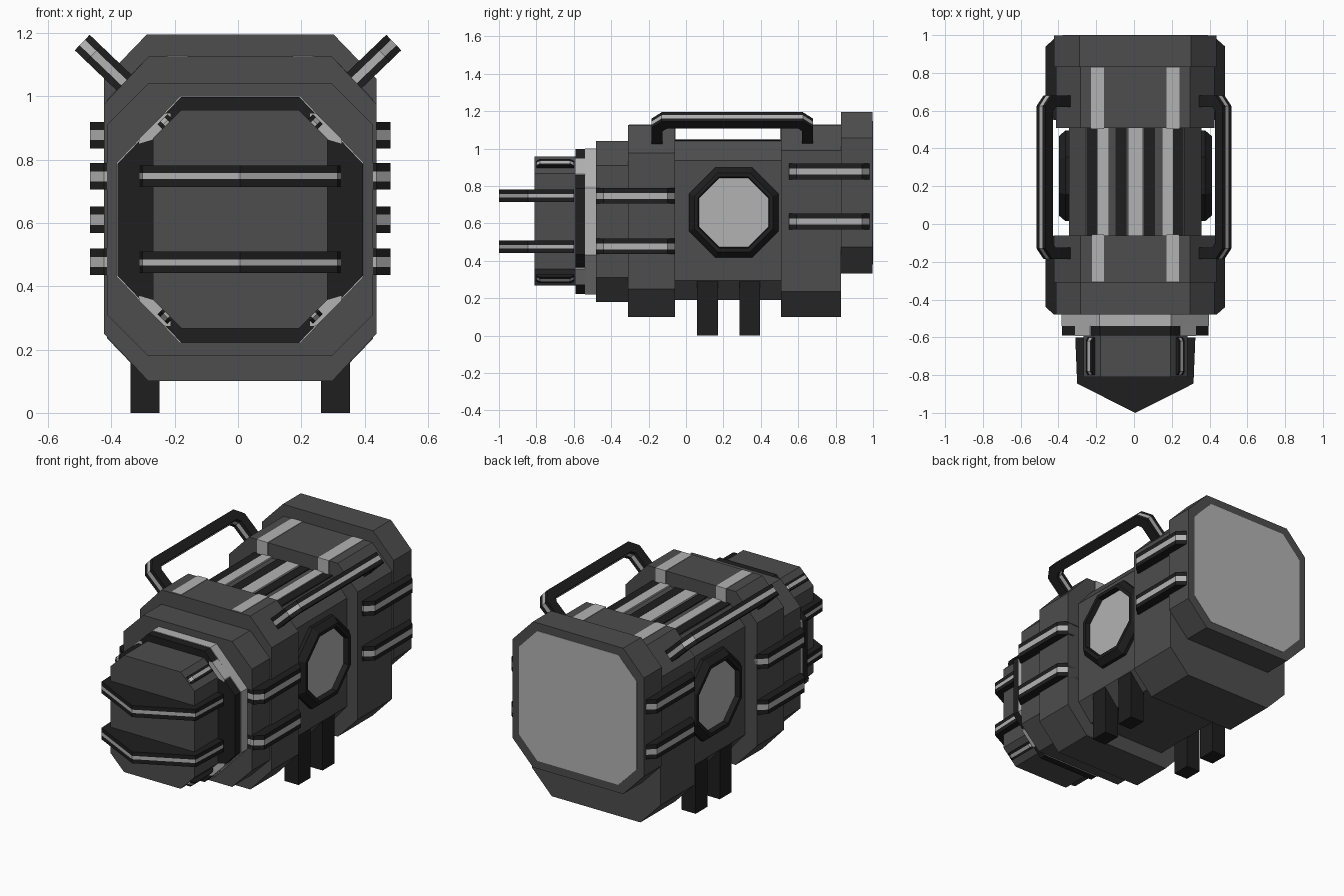
import bpy, bmesh, math
from mathutils import Vector

if "Cube" in bpy.data.objects:
    bpy.data.objects.remove(bpy.data.objects["Cube"])

CX = 0.007  # body centre line


def material(name, v):
    m = bpy.data.materials.new(name)
    m.diffuse_color = (v, v, v, 1)
    m.use_nodes = True
    m.node_tree.nodes["Principled BSDF"].inputs["Base Color"].default_value = m.diffuse_color
    return m


GREY = material("dark_grey", 0.075)
BLACK = material("near_black", 0.013)
LIGHT = material("light_grey", 0.45)
X, Y, Z = Vector((1, 0, 0)), Vector((0, 1, 0)), Vector((0, 0, 1))


def prism(name, outline, origin, u, v, w, lo, hi, mat, scale_hi=1.0):
    """Extrude a 2D outline (in u, v) along w from lo to hi."""
    bm = bmesh.new()
    o = Vector(origin)
    n = len(outline)
    rings = []
    for h, s in ((lo, 1.0), (hi, scale_hi)):
        rings.append([bm.verts.new(o + u * (a * s) + v * (b * s) + w * h) for a, b in outline])
    bm.faces.new(rings[0])
    bm.faces.new(rings[1])
    for i in range(n):
        j = (i + 1) % n
        bm.faces.new((rings[0][i], rings[0][j], rings[1][j], rings[1][i]))
    bmesh.ops.recalc_face_normals(bm, faces=bm.faces)
    me = bpy.data.meshes.new(name)
    bm.to_mesh(me)
    bm.free()
    me.materials.append(mat)
    ob = bpy.data.objects.new(name, me)
    bpy.context.collection.objects.link(ob)
    return ob


def octagon(hx, hz, cx, cz):
    return [(-hx + cx, -hz), (hx - cx, -hz), (hx, -hz + cz), (hx, hz - cz),
            (hx - cx, hz), (-hx + cx, hz), (-hx, hz - cz), (-hx, -hz + cz)]


def section(name, y0, y1, hx, z0, z1, cx, cz, mat=GREY):
    return prism(name, octagon(hx, (z1 - z0) / 2, cx, cz), (CX, 0, (z0 + z1) / 2), X, Z, Y, y0, y1, mat)


def box(name, x0, x1, y0, y1, z0, z1, mat):
    return prism(name, [(x0, y0), (x1, y0), (x1, y1), (x0, y1)], (CX, 0, 0), X, Y, Z, z0, z1, mat)


def striped(name, outline, origin, u, v, w, half, core):
    """Black trim piece with a light strip around its middle."""
    prism(name + "_lower", outline, origin, u, v, w, -half, -core, BLACK)
    prism(name + "_strip", outline, origin, u, v, w, -core, core, LIGHT)
    prism(name + "_upper", outline, origin, u, v, w, core, half, BLACK)


# Main hull sections, back to front
section("rear_collar", 0.83, 0.998, 0.43, 0.333, 1.195, 0.135, 0.14)
section("rear_panel", 0.98, 1.0, 0.385, 0.38, 1.148, 0.12, 0.125, LIGHT)
section("rear_hull", 0.507, 0.83, 0.42, 0.10, 1.125, 0.13, 0.135)
section("middle_hull", -0.06, 0.507, 0.35, 0.19, 1.04, 0.09, 0.105)
section("front_hull", -0.31, -0.06, 0.43, 0.10, 1.125, 0.14, 0.15)
section("front_step", -0.48, -0.31, 0.42, 0.18, 1.04, 0.13, 0.13)

# Neck ring with light corner inserts
section("neck_ring", -0.54, -0.48, 0.39, 0.22, 1.0, 0.20, 0.21, LIGHT)
section("neck_seal", -0.59, -0.54, 0.387, 0.223, 0.997, 0.20, 0.21, BLACK)
for sx in (-1, 1):
    for sz in (-1, 1):
        insert = [(0.22, 0.27), (0.32, 0.24), (0.32, 0.255), (0.24, 0.336), (0.22, 0.336)]
        prism("neck_corner_insert", insert, (CX, 0, 0.61), X * sx, Z * sz, Y, -0.593, -0.54, LIGHT)

# Nose block with four corner trims and two pointed guard fins
section("nose", -0.81, -0.58, 0.275, 0.267, 0.957, 0.09, 0.09)
for sx in (-1, 1):
    for sz in (-1, 1):
        out = (X * sx + Z * sz).normalized()
        across = (X * sx - Z * sz).normalized()
        trim = [(-0.03, -0.80), (0.008, -0.80), (0.022, -0.78), (0.022, -0.62), (0.008, -0.60), (-0.03, -0.60)]
        striped("nose_corner_trim", trim, Vector((CX, 0, 0.612)) + X * sx * 0.23 + Z * sz * 0.3,
                out, Y, across, 0.022, 0.009)
fin = [(-0.25, -0.60), (-0.318, -0.60), (-0.308, -0.845), (0, -1.0), (0.308, -0.845), (0.318, -0.60), (0.25, -0.60)]
for z in (0.475, 0.748):
    striped("nose_guard_fin", fin, (CX, 0, z), X, Y, Z, 0.034, 0.010)


# Side rails
def rail(side, y0, y1, z):
    outline = [(0.34, y0), (0.43, y0), (0.475, y0 + 0.04), (0.475, y1 - 0.04), (0.43, y1), (0.34, y1)]
    striped("side_rail", outline, (CX, 0, z), X * side, Y, Z, 0.042, 0.016)


# Side ports, handles, rails and feet, mirrored left and right
handle = [(-0.02, 0.68), (0.13, 0.68), (0.18, 0.625), (0.18, -0.13), (0.13, -0.185), (-0.02, -0.185),
          (-0.02, -0.125), (0.105, -0.125), (0.125, -0.10), (0.125, 0.60), (0.105, 0.62), (-0.02, 0.62)]
for s in (-1, 1):
    for z in (0.61, 0.877):
        rail(s, 0.55, 0.98, z)
    for z in (0.477, 0.747):
        rail(s, -0.48, -0.06, z)

    # port: black bezel around a recessed light pane
    bm = bmesh.new()
    rings = []
    for r, x in ((0.24, 0.34), (0.24, 0.37), (0.21, 0.405), (0.19, 0.405), (0.185, 0.375)):
        c = r * (1 - math.tan(math.pi / 8))
        rings.append([bm.verts.new((CX + s * x, 0.255 + a, 0.658 + b)) for a, b in octagon(r, r, c, c)])
    for p, q in zip(rings, rings[1:]):
        for i in range(8):
            j = (i + 1) % 8
            bm.faces.new((p[i], p[j], q[j], q[i]))
    pane = bm.faces.new(rings[-1])
    pane.material_index = 1
    bmesh.ops.recalc_face_normals(bm, faces=bm.faces)
    if pane.normal.x * s < 0:
        bmesh.ops.reverse_faces(bm, faces=bm.faces)
    me = bpy.data.meshes.new("side_port")
    bm.to_mesh(me)
    bm.free()
    me.materials.append(BLACK)
    me.materials.append(LIGHT)
    bpy.context.collection.objects.link(bpy.data.objects.new("side_port", me))

    # handle tilted outwards
    out = (X * s * 0.72 + Z * 0.69).normalized()
    across = out.cross(Y)
    striped("carry_handle", handle, (s * 0.362, 0, 1.045), out, Y, across, 0.034, 0.012)

    # feet
    for y in (0.115, 0.34):
        box("foot", s * 0.301 - 0.046, s * 0.301 + 0.046, y - 0.055, y + 0.055, 0, 0.32, BLACK)

    # light strips on top of the hull
    a, b = sorted((s * 0.165, s * 0.235))
    box("rear_top_strip", a, b, 0.502, 0.829, 1.03, 1.128, LIGHT)
    a, b = sorted((s * 0.165, s * 0.23))
    box("front_top_strip", a, b, -0.305, -0.055, 1.03, 1.128, LIGHT)
    a, b = sorted((s * 0.14, s * 0.2))
    box("middle_top_strip", a, b, -0.06, 0.507, 1.0, 1.05, LIGHT)
    for x0, x1 in ((0.047, 0.105), (0.2, 0.255)):
        a, b = sorted((s * x0, s * x1))
        box("middle_top_rib", a, b, -0.06, 0.507, 1.0, 1.045, BLACK)
box("middle_centre_strip", -0.04, 0.04, -0.06, 0.507, 1.0, 1.05, LIGHT)
